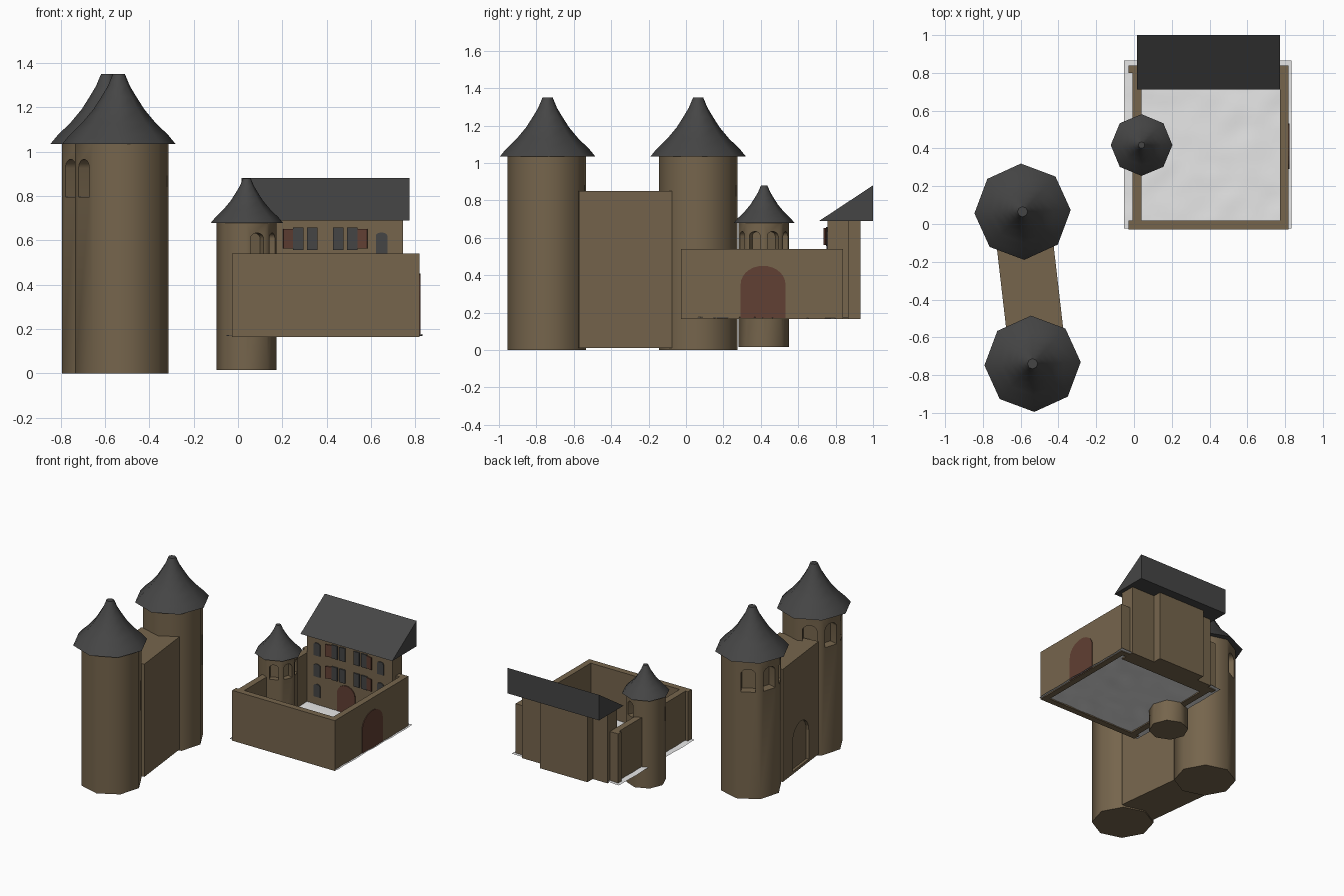
import bpy, bmesh, math
from mathutils import Matrix, Vector, noise

if "Cube" in bpy.data.objects:
    bpy.data.objects.remove(bpy.data.objects["Cube"], do_unlink=True)


def material(name, rgb):
    m = bpy.data.materials.new(name)
    m.use_nodes = True
    m.diffuse_color = (*rgb, 1)
    m.node_tree.nodes["Principled BSDF"].inputs["Base Color"].default_value = (*rgb, 1)
    return m


STONE = material("tan stone", (0.18, 0.13, 0.073))
SLATE = material("dark slate", (0.06, 0.06, 0.06))
WOOD = material("red brown wood", (0.12, 0.05, 0.033))
SNOW = material("pale ground", (0.8, 0.8, 0.8))


def finish(name, bm, mat):
    bmesh.ops.recalc_face_normals(bm, faces=bm.faces)
    mesh = bpy.data.meshes.new(name)
    bm.to_mesh(mesh)
    bm.free()
    mesh.materials.append(mat)
    ob = bpy.data.objects.new(name, mesh)
    bpy.context.collection.objects.link(ob)
    return ob


def activate(ob):
    bpy.ops.object.select_all(action="DESELECT")
    ob.select_set(True)
    bpy.context.view_layer.objects.active = ob


def smooth(ob, degrees):
    activate(ob)
    bpy.ops.object.shade_smooth_by_angle(angle=math.radians(degrees))


def box(name, x, y, z, mat=STONE):
    """Box from (min, max) pairs."""
    bm = bmesh.new()
    bmesh.ops.create_cube(bm, size=1)
    for v in bm.verts:
        v.co = [(lo + hi) / 2 + c * (hi - lo) for c, (lo, hi) in zip(v.co, (x, y, z))]
    return finish(name, bm, mat)


def prism(name, outline, depth, matrix, mat):
    """Outline in local XZ, extruded evenly both ways along local Y."""
    bm = bmesh.new()
    face = bm.faces.new([bm.verts.new((x, -depth / 2, z)) for x, z in outline])
    new = bmesh.ops.extrude_face_region(bm, geom=[face])["geom"]
    bmesh.ops.translate(bm, vec=(0, depth, 0),
                        verts=[v for v in new if isinstance(v, bmesh.types.BMVert)])
    bm.transform(matrix)
    return finish(name, bm, mat)


def arch(w, h, rise, steps=10):
    """Arched opening outline standing on z = 0."""
    arc = [(w / 2 * math.cos(math.pi * i / steps), h - rise + rise * math.sin(math.pi * i / steps))
           for i in range(steps + 1)]
    return [(-w / 2, 0), (w / 2, 0)] + arc


def lathe(name, profile, cx, cy, turn, mat):
    """Eight-sided turned body with closed ends."""
    bm = bmesh.new()
    angles = [math.radians(turn + 45 * i) for i in range(8)]
    rings = [[bm.verts.new((cx + r * math.cos(a), cy + r * math.sin(a), z)) for a in angles]
             for r, z in profile]
    for low, high in zip(rings, rings[1:]):
        for i in range(8):
            j = (i + 1) % 8
            bm.faces.new((low[i], low[j], high[j], high[i]))
    bm.faces.new(rings[0])
    bm.faces.new(rings[-1])
    return finish(name, bm, mat)


def cut(ob, cutter):
    mod = ob.modifiers.new("opening", "BOOLEAN")
    mod.operation, mod.object, mod.solver = "DIFFERENCE", cutter, "EXACT"
    activate(ob)
    bpy.ops.object.modifier_apply(modifier=mod.name)
    bpy.data.objects.remove(cutter, do_unlink=True)


ROOF = [(0.255, 0), (0.222, 0.04), (0.165, 0.095), (0.115, 0.155),
        (0.08, 0.21), (0.05, 0.26), (0.027, 0.315)]


def tower(name, body, roof, base, eave, scale, turn, window_faces):
    """Octagonal tower with arched recesses and a flared roof."""
    radius = 0.212 * scale
    shaft = lathe(name + "_shaft", [(radius, base), (radius, eave + 0.01)], *body, turn, STONE)
    for k in window_faces:
        a = math.radians(turn + 22.5 + 45 * k)
        out = radius * math.cos(math.pi / 8)
        place = (Matrix.Translation((body[0] + out * math.cos(a), body[1] + out * math.sin(a),
                                     eave - 0.24 * scale))
                 @ Matrix.Rotation(a + math.pi / 2, 4, "Z"))
        cut(shaft, prism("cutter", arch(0.1 * scale, 0.17 * scale, 0.04 * scale),
                         0.13 * scale, place, STONE))
    smooth(shaft, 50)
    top = lathe(name + "_roof", [(r * scale, eave + z * scale) for r, z in ROOF],
                *roof, turn * 0.3, SLATE)
    smooth(top, 50)


# Three towers
tower("rear_tower", (-0.583, 0.065), (-0.59, 0.065), 0, 1.035, 1, 6.6, (2, 3, 4))
tower("front_tower", (-0.523, -0.745), (-0.537, -0.74), 0, 1.035, 1, 6.6, (2, 3, 4))
tower("court_tower", (0.038, 0.416), (0.04, 0.418), 0.015, 0.678, 0.64, 0, (-2, -1, 0, 1))

# Curtain wall joining the two big towers, with a blind arch on its outer side
link = box("linking_wall", (-0.15, 0.15), (-0.255, 0.255), (0.01, 0.85))
cut(link, prism("cutter", arch(0.23, 0.33, 0.115), 0.04,
                Matrix.Translation((-0.15, 0, 0.03)) @ Matrix.Rotation(math.pi / 2, 4, "Z"), STONE))
link.matrix_world = Matrix.Translation((-0.551, -0.335, 0)) @ Matrix.Rotation(math.radians(6.6), 4, "Z")

# Courtyard walls
WALL = (0.165, 0.54)
box("court_front_wall", (-0.028, 0.818), (-0.028, 0.018), WALL)
box("court_right_wall", (0.773, 0.818), (0.018, 0.84), WALL)
box("court_left_wall", (-0.008, 0.04), (0.018, 0.80), WALL)
box("court_back_wall", (-0.028, 0.773), (0.80, 0.84), WALL)

# Uneven ground sheet
bm = bmesh.new()
bmesh.ops.create_grid(bm, x_segments=24, y_segments=24, size=0.5)
for v in bm.verts:
    v.co = (0.39 + v.co.x * 0.885, 0.42 + v.co.y * 0.89, 0)
    v.co.z = 0.173 + 0.006 * noise.noise(Vector((v.co.x * 9, v.co.y * 9, 3)))
smooth(finish("ground", bm, SNOW), 60)

# Main gate in the side wall
prism("gate", arch(0.24, 0.28, 0.1, 14), 0.008,
      Matrix.Translation((0.819, 0.412, 0.17)) @ Matrix.Rotation(math.pi / 2, 4, "Z"), WOOD)

# House with a rear bay and a lean-to roof
box("house", (0.04, 0.743), (0.757, 0.87), (0.165, 0.70))
box("house_rear_bay", (0.16, 0.55), (0.86, 0.933), (0.165, 0.70))
prism("house_roof", [(0.712, 0.69), (1.0, 0.69), (1.0, 0.88)], 0.757,
      Matrix.Translation((0.395, 0, 0)) @ Matrix.Rotation(math.pi / 2, 4, "Z"), SLATE)
prism("house_door", arch(0.15, 0.205, 0.075), 0.009,
      Matrix.Translation((0.365, 0.755, 0.175)), WOOD)


def pane(name, x, z, mat, w=0.047, h=0.1):
    box(name, (x - w / 2, x + w / 2), (0.748, 0.7575), (z - h / 2, z + h / 2), mat)


# Paired windows with outer shutters, mirrored about the middle of the facade
for z in (0.607, 0.445):
    for side in (-1, 1):
        for offset in (0.058, 0.122):
            pane("window", 0.393 + side * offset, z, SLATE)
        shutter = box("shutter", (0, side * 0.045), (-0.008, 0), (z - 0.045, z + 0.045), WOOD)
        shutter.matrix_world = (Matrix.Translation((0.393 + side * 0.147, 0.755, 0))
                                @ Matrix.Rotation(-side * 0.25, 4, "Z"))

# Single arched windows at both ends of the facade
for x, heights in ((0.124, (0.587, 0.43, 0.28)), (0.647, (0.587, 0.43, 0.28))):
    for z in heights:
        prism("end_window", arch(0.052, 0.095, 0.015), 0.009,
              Matrix.Translation((x, 0.755, z - 0.047)), SLATE)
